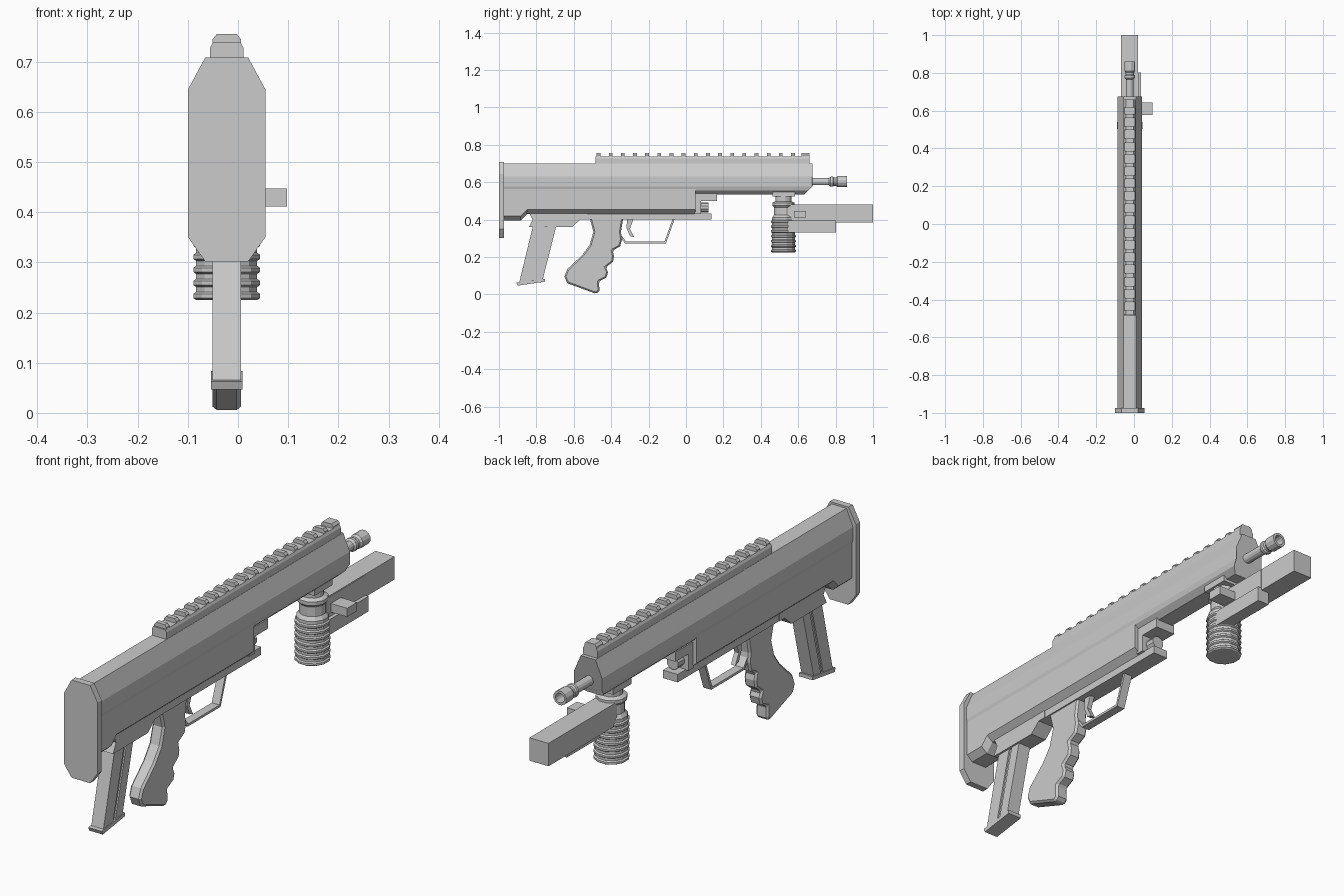
import bpy, bmesh, math
from mathutils import Vector

if "Cube" in bpy.data.objects:
    bpy.data.objects.remove(bpy.data.objects["Cube"])

MID = -0.0225  # centre plane of the body

grey = bpy.data.materials.new("plain grey")
grey.use_nodes = True
grey.diffuse_color = (0.6, 0.6, 0.6, 1)
grey.node_tree.nodes["Principled BSDF"].inputs["Base Color"].default_value = (0.6, 0.6, 0.6, 1)


def loft(name, rings, closed=False, bevel=0):
    """Skin matching rings of 3D points; cap the ends unless closed."""
    bm = bmesh.new()
    loops = [[bm.verts.new(p) for p in ring] for ring in rings]
    n = len(loops[0])
    pairs = list(zip(loops, loops[1:]))
    if closed:
        pairs.append((loops[-1], loops[0]))
    else:
        bm.faces.new(loops[0])
        bm.faces.new(loops[-1])
    for a, b in pairs:
        for i in range(n):
            j = (i + 1) % n
            bm.faces.new((a[i], a[j], b[j], b[i]))
    bmesh.ops.recalc_face_normals(bm, faces=bm.faces)
    mesh = bpy.data.meshes.new(name)
    bm.to_mesh(mesh)
    bm.free()
    mesh.materials.append(grey)
    ob = bpy.data.objects.new(name, mesh)
    bpy.context.collection.objects.link(ob)
    if bevel:
        mod = ob.modifiers.new("Bevel", "BEVEL")
        mod.width = bevel
        mod.segments = 1
        mod.limit_method = "ANGLE"
        mod.angle_limit = math.radians(60)
    return ob


def side_profile(name, pts, half, bevel=0, mid=MID):
    """Extrude a (y, z) outline across x."""
    return loft(name, [[(mid + s * half, y, z) for y, z in pts] for s in (-1, 1)], bevel=bevel)


def box(name, x, y, z, bevel=0):
    pts = [(y[0], z[0]), (y[1], z[0]), (y[1], z[1]), (y[0], z[1])]
    return side_profile(name, pts, (x[1] - x[0]) / 2, bevel, (x[0] + x[1]) / 2)


def mirrored(half):
    """Close a right-hand (x, z) outline by mirroring it."""
    return half + [(-x, z) for x, z in reversed(half)]


def section(half, y):
    """Cross-section at y, where y may depend on z."""
    return [(MID + x, y(z) if callable(y) else y, z) for x, z in mirrored(half)]


def turned(name, origin, axis, profile, sides, closed=False):
    """Ring solid from (radius, distance) pairs along an axis."""
    q = Vector((0, 0, 1)).rotation_difference(Vector(axis))
    rings = []
    for r, d in profile:
        angles = [2 * math.pi * (i + 0.5) / sides for i in range(sides)]
        rings.append([Vector(origin) + q @ Vector((r * math.cos(a), r * math.sin(a), d)) for a in angles])
    return loft(name, rings, closed)


# Butt plate
plate = [(0.043, 0.708), (0.077, 0.645), (0.077, 0.35), (0.043, 0.302)]
loft("butt_plate", [section(plate, y) for y in (-1, -0.973)])

# Upper receiver with sloped lower nose
upper = [(0.034, 0.70), (0.064, 0.63), (0.064, 0.577), (0.058, 0.556), (0.035, 0.535)]
loft("upper_receiver", [section(upper, -0.975),
                        section(upper, lambda z: 0.675 - max(0, 0.577 - z))])

# Lower receiver with a deeper heel
def lower(bottom):
    return [(0.06, 0.57), (0.06, bottom + 0.023), (0.034, bottom)]

loft("lower_receiver", [section(lower(b), y) for y, b in
                        ((-0.975, 0.395), (-0.885, 0.395), (-0.85, 0.43), (0.05, 0.43))])
box("bottom_plate", (MID - 0.034, MID + 0.034), (-0.55, 0.135), (0.4, 0.433))

# Front latch group
box("latch_wall", (MID - 0.045, MID + 0.045), (0.045, 0.08), (0.43, 0.54))
box("latch_shelf", (MID - 0.045, MID + 0.045), (0.05, 0.165), (0.5, 0.54))
turned("latch_pin", (MID, 0.08, 0.465), (0, 1, 0), [(0.027, -0.02), (0.027, 0.04)], 10)

# Magazine well, magazine and its base
side_profile("magazine_well", [(-0.84, 0.44), (-0.82, 0.4), (-0.84, 0.36), (-0.61, 0.36),
                               (-0.565, 0.4), (-0.53, 0.4), (-0.53, 0.44)], 0.036)
side_profile("magazine_rear", [(-0.815, 0.38), (-0.75, 0.38), (-0.83, 0.065), (-0.893, 0.058)], 0.028)
side_profile("magazine_front", [(-0.735, 0.38), (-0.69, 0.38), (-0.767, 0.075), (-0.815, 0.068)], 0.028)
side_profile("magazine_core", [(-0.8, 0.38), (-0.7, 0.38), (-0.78, 0.07), (-0.88, 0.06)], 0.022)
side_profile("magazine_base", [(-0.907, 0.063), (-0.755, 0.083), (-0.755, 0.068), (-0.9, 0.047)], 0.031)

# Pistol grip with finger grooves
grip = [(-0.515, 0.41), (-0.495, 0.335), (-0.515, 0.265), (-0.555, 0.21), (-0.635, 0.135),
        (-0.65, 0.095), (-0.635, 0.06), (-0.48, 0.003), (-0.463, 0.02), (-0.465, 0.07),
        (-0.425, 0.09), (-0.417, 0.12), (-0.428, 0.145), (-0.39, 0.175), (-0.385, 0.205),
        (-0.392, 0.235), (-0.352, 0.257), (-0.342, 0.295), (-0.348, 0.335), (-0.335, 0.41)]
side_profile("pistol_grip", grip, 0.028, bevel=0.008)

# Trigger and guard
guard = [(-0.35, 0.305), (-0.325, 0.272), (-0.108, 0.272), (-0.06, 0.405),
         (-0.071, 0.405), (-0.115, 0.282), (-0.32, 0.282), (-0.345, 0.315)]
side_profile("trigger_guard", guard, 0.018)
side_profile("trigger", [(-0.315, 0.405), (-0.28, 0.405), (-0.3, 0.35), (-0.277, 0.305),
                         (-0.3, 0.312), (-0.318, 0.355)], 0.01)

# Top rail with cross teeth and end block
rail = [(0.028, 0.738), (0.033, 0.728), (0.033, 0.695)]
loft("top_rail", [section(rail, y) for y in (-0.485, 0.66)])
tooth = [(0.02, 0.755), (0.028, 0.745), (0.028, 0.73)]
for i in range(17):
    y = -0.468 + i * 0.065
    loft("rail_tooth", [section(tooth, y - 0.01), section(tooth, y + 0.01)])
loft("rail_end", [section(tooth, y) for y in (0.617, 0.66)])

# Barrel and hollow muzzle
turned("barrel", (MID, 0.66, 0.603), (0, 1, 0), [(0.02, 0), (0.02, 0.13)], 12)
turned("muzzle", (MID, 0.765, 0.603), (0, 1, 0),
       [(0.02, 0), (0.028, 0.008), (0.028, 0.02), (0.023, 0.026), (0.023, 0.036),
        (0.03, 0.045), (0.03, 0.095), (0.02, 0.095), (0.017, 0.03)], 12)

# Fore grip: mount, collar, neck and ribbed body
box("grip_mount", (MID - 0.05, MID + 0.05), (0.463, 0.582), (0.523, 0.572))
ribs = []
for i in range(7):
    z = 0.225 + i * 0.026
    ribs += [(0.063, z), (0.069, z + 0.004), (0.069, z + 0.012), (0.063, z + 0.016)]
neck = [(0.063, 0.41), (0.052, 0.425), (0.052, 0.465), (0.061, 0.475), (0.061, 0.49),
        (0.044, 0.498), (0.044, 0.53)]
turned("fore_grip", (MID, 0.521, 0), (0, 0, 1), ribs + neck, 12)

# Side light: main housing, lower housing and switch
box("light_housing", (-0.068, 0.02), (0.55, 1), (0.385, 0.48))
box("light_lower_housing", (-0.015, 0.038), (0.545, 0.803), (0.332, 0.395))
box("light_side_plate", (0.0, 0.038), (0.545, 0.803), (0.39, 0.478)).scale.x = 0.6
box("light_switch", (0.01, 0.098), (0.577, 0.642), (0.411, 0.447))
